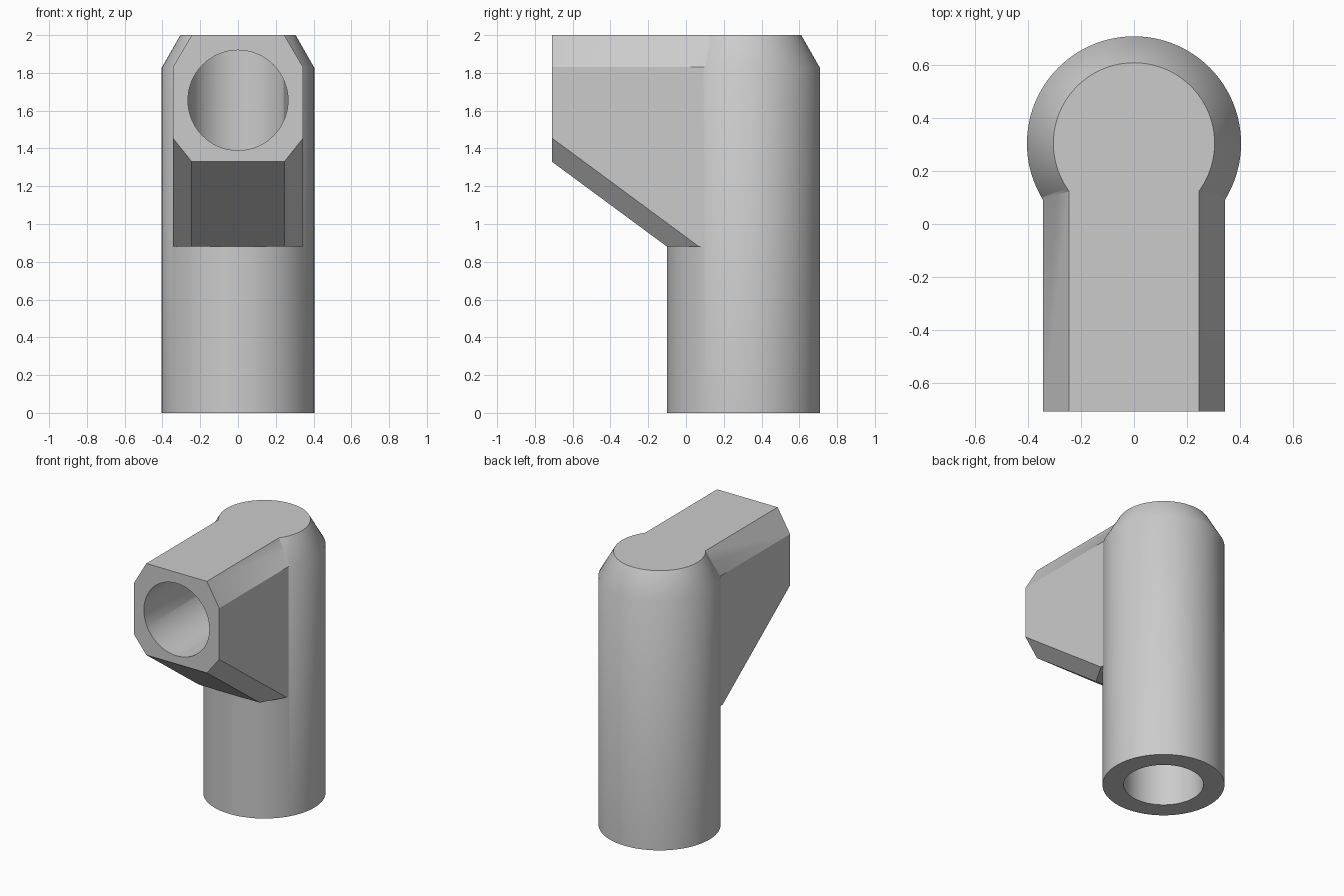
import bpy
import bmesh
from math import cos, sin, tau, radians

default = bpy.data.objects.get("Cube")
if default:
    bpy.data.objects.remove(default)

SEGMENTS = 96
POST_Y = 0.305      # axis of the upright
FRONT_Y = -0.71     # open face of the side arm
BORE_Z = 1.655      # axis of the side bore
BORE_R = 0.265

grey = bpy.data.materials.new("grey plastic")
grey.use_nodes = True
grey.diffuse_color = (0.6, 0.6, 0.6, 1)
grey.node_tree.nodes["Principled BSDF"].inputs["Base Color"].default_value = (0.6, 0.6, 0.6, 1)


def loft(name, rings, floor=None):
    """Closed solid through matching rings, optionally trimmed flat at a floor height."""
    bm = bmesh.new()
    loops = [[bm.verts.new(p) for p in ring] for ring in rings]
    n = len(loops[0])
    for a, b in zip(loops, loops[1:]):
        for i in range(n):
            j = (i + 1) % n
            bm.faces.new((a[i], a[j], b[j], b[i]))
    bm.faces.new(loops[0])
    bm.faces.new(loops[-1])
    if floor is not None:
        cut = bmesh.ops.bisect_plane(bm, geom=bm.verts[:] + bm.edges[:] + bm.faces[:],
                                     plane_co=(0, 0, floor), plane_no=(0, 0, 1), clear_inner=True)
        edges = [e for e in cut["geom_cut"] if isinstance(e, bmesh.types.BMEdge)]
        bmesh.ops.contextual_create(bm, geom=edges)
    bmesh.ops.recalc_face_normals(bm, faces=bm.faces)
    mesh = bpy.data.meshes.new(name)
    bm.to_mesh(mesh)
    bm.free()
    mesh.materials.append(grey)
    obj = bpy.data.objects.new(name, mesh)
    bpy.context.collection.objects.link(obj)
    return obj


def combine(target, tool, operation):
    """Apply a boolean and discard the tool."""
    mod = target.modifiers.new(operation.lower(), "BOOLEAN")
    mod.operation = operation
    mod.solver = "EXACT"
    mod.object = tool
    bpy.context.view_layer.objects.active = target
    bpy.ops.object.modifier_apply(modifier=mod.name)
    bpy.data.objects.remove(tool)


angles = [tau * i / SEGMENTS for i in range(SEGMENTS)]


def post_ring(radius, z):
    return [(radius * cos(t), POST_Y + radius * sin(t), z) for t in angles]


def arm_ring(y):
    """Chamfered section whose underside drops towards the post."""
    low = 1.33 - 0.738 * (y - FRONT_Y)
    half = [(0.245, low), (0.345, low + 0.125), (0.345, 1.83), (0.245, 2)]
    return [(x, y, z) for x, z in half] + [(-x, y, z) for x, z in reversed(half)]


# Upright post with a bevelled top
fitting = loft("elbow_fitting", [post_ring(0.405, 0), post_ring(0.405, 1.825), post_ring(0.305, 2)])

# Side arm with a sloping gusset below
arm = loft("side_arm", [arm_ring(FRONT_Y), arm_ring(POST_Y)], floor=0.88)
combine(fitting, arm, "UNION")

# Mitred bore running from the front face down through the base
bore = loft("bore_cutter", [
    [(BORE_R * cos(t), FRONT_Y - 0.1, BORE_Z + BORE_R * sin(t)) for t in angles],
    [(BORE_R * cos(t), POST_Y + BORE_R * sin(t), BORE_Z + BORE_R * sin(t)) for t in angles],
    post_ring(BORE_R, -0.1),
])
bore.hide_render = True
combine(fitting, bore, "DIFFERENCE")

# Tidy flat faces, then smooth the round walls
bm = bmesh.new()
bm.from_mesh(fitting.data)
bmesh.ops.remove_doubles(bm, verts=bm.verts, dist=0.0002)
bmesh.ops.dissolve_limit(bm, angle_limit=radians(0.5), verts=bm.verts, edges=bm.edges)
bm.to_mesh(fitting.data)
bm.free()

bpy.ops.object.select_all(action="DESELECT")
fitting.select_set(True)
bpy.context.view_layer.objects.active = fitting
bpy.ops.object.shade_smooth_by_angle(angle=radians(30))
